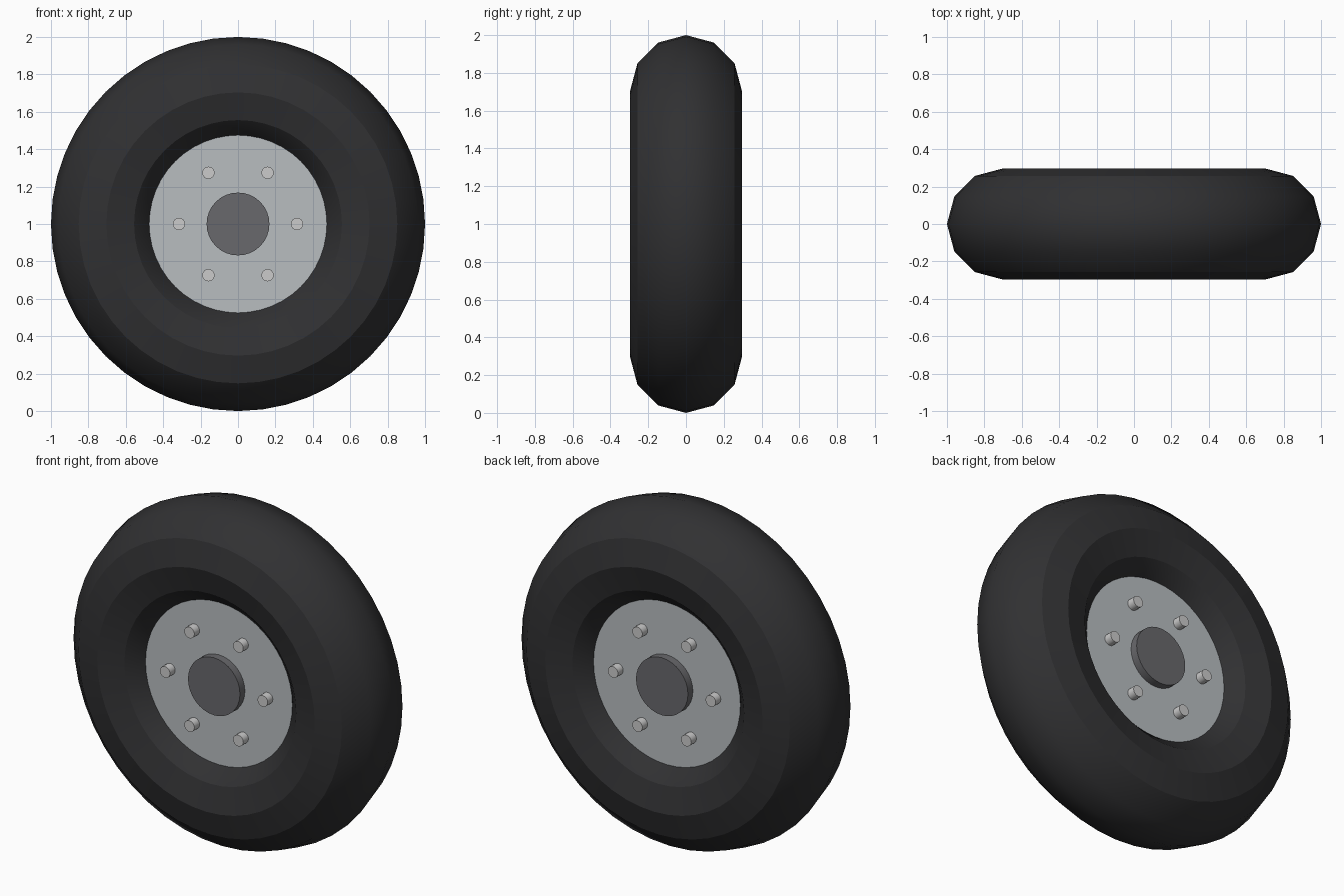
import bpy
from math import cos, sin, pi, radians

if "Cube" in bpy.data.objects:
    bpy.data.objects.remove(bpy.data.objects["Cube"])


def finish(name, color):
    """Name the active object, shade it and colour it."""
    obj = bpy.context.object
    obj.name = name
    bpy.ops.object.shade_smooth_by_angle(angle=radians(30))
    mat = bpy.data.materials.get(str(color)) or bpy.data.materials.new(str(color))
    mat.diffuse_color = (*color, 1)
    mat.use_nodes = True
    mat.node_tree.nodes["Principled BSDF"].inputs["Base Color"].default_value = mat.diffuse_color
    obj.data.materials.append(mat)
    return obj


def disc(name, radius, half, color, sides, x=0, z=1):
    """Solid cylinder lying along the y axle, sticking out equally both ways."""
    bpy.ops.mesh.primitive_cylinder_add(
        vertices=sides, radius=radius, depth=2 * half,
        location=(x, 0, z), rotation=(pi / 2, 0, 0))
    return finish(name, color)


RUBBER = (0.03, 0.03, 0.032)
STEEL = (0.48, 0.51, 0.53)
DARK = (0.14, 0.14, 0.15)
BRIGHT = (0.65, 0.67, 0.67)

# Tyre
bpy.ops.mesh.primitive_torus_add(
    major_radius=0.7037, minor_radius=0.2963, major_segments=48,
    minor_segments=12, location=(0, 0, 1), rotation=(pi / 2, 0, 0))
finish("tyre", RUBBER)

# Rim plate, its edge buried in the tyre
disc("rim", 0.50, 0.176, STEEL, 48)

# Hub cap
disc("hub", 0.168, 0.222, DARK, 32)

# Six wheel bolts, passing through to both sides
for i in range(6):
    a = i * pi / 3
    disc(f"bolt_{i + 1}", 0.033, 0.224, BRIGHT, 16,
         0.316 * cos(a), 1 + 0.316 * sin(a))
